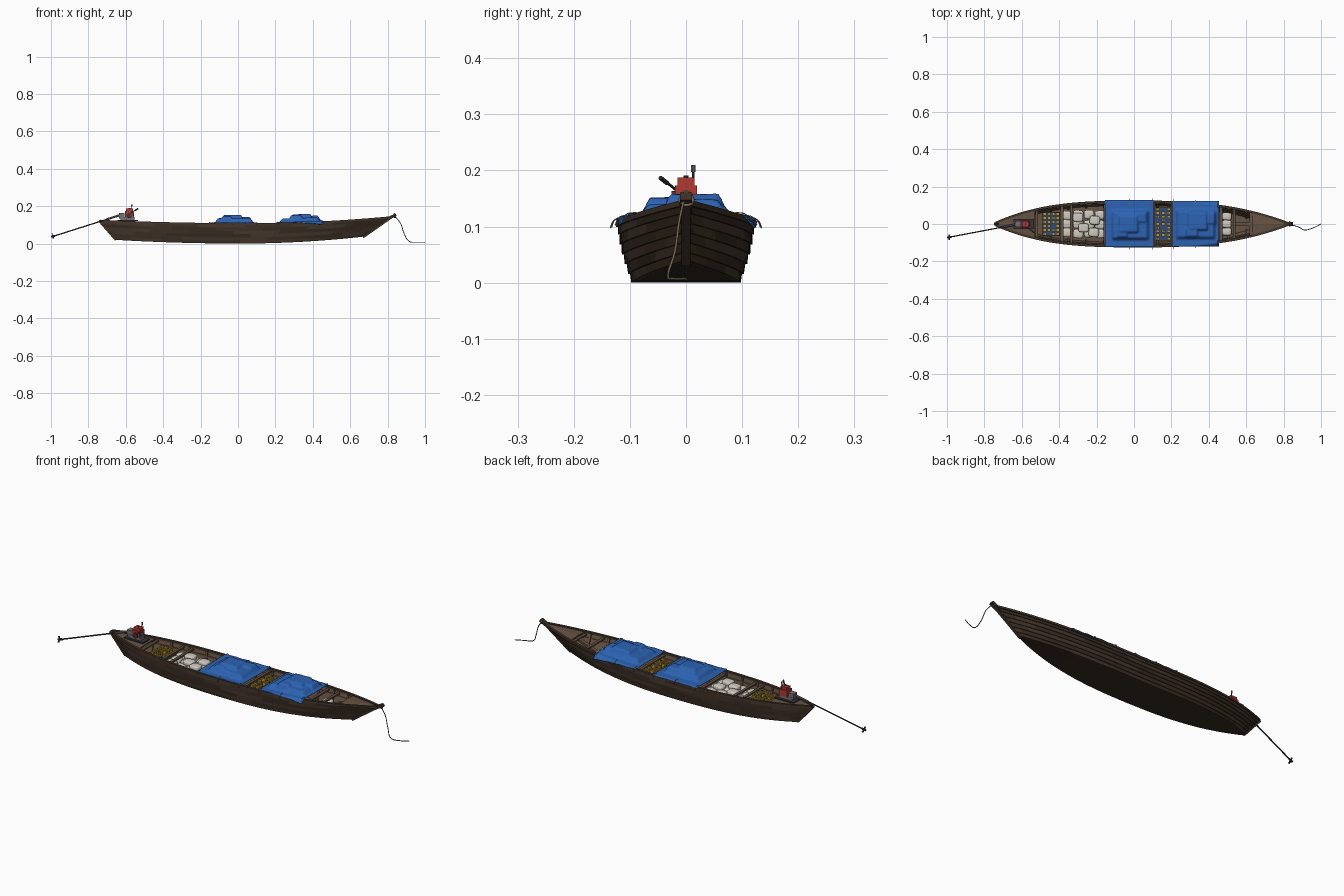
import bpy, bmesh, math, random
from mathutils import Vector

if "Cube" in bpy.data.objects:
    bpy.data.objects.remove(bpy.data.objects["Cube"])
random.seed(4)

def mat(name, r, g, b):
    m = bpy.data.materials.new(name)
    m.diffuse_color = (r, g, b, 1)
    m.use_nodes = True
    m.node_tree.nodes["Principled BSDF"].inputs["Base Color"].default_value = m.diffuse_color
    return m

WOODS = [mat("dark_wood_%d" % i, *c) for i, c in enumerate(
    [(.045, .028, .018), (.058, .037, .024), (.036, .023, .015)])]
INNER = mat("worn_wood", .13, .085, .055)
BLUE = mat("tarp_blue", .025, .125, .45)
SACK = mat("sack_cloth", .62, .59, .52)
YELLOW = mat("yellow_plastic", .55, .33, .03)
NAVY = mat("crate_blue", .03, .07, .2)
RED = mat("engine_red", .45, .04, .03)
GREY = mat("engine_grey", .16, .17, .18)
STEEL = mat("dark_steel", .04, .04, .045)
ROPE = mat("rope_fibre", .2, .15, .09)

def mesh(name, verts, faces, mats):
    me = bpy.data.meshes.new(name)
    me.from_pydata([tuple(v) for v in verts], [], faces)
    bm = bmesh.new()
    bm.from_mesh(me)
    bmesh.ops.recalc_face_normals(bm, faces=bm.faces)
    bm.to_mesh(me)
    bm.free()
    for m in (mats if isinstance(mats, list) else [mats]):
        me.materials.append(m)
    ob = bpy.data.objects.new(name, me)
    bpy.context.collection.objects.link(ob)
    return ob

def loft(name, rings, mats):
    n = len(rings[0])
    faces = [(i*n+j, i*n+(j+1) % n, (i+1)*n+(j+1) % n, (i+1)*n+j)
             for i in range(len(rings)-1) for j in range(n)]
    faces += [tuple(range(n)), tuple((len(rings)-1)*n+j for j in range(n))]
    return mesh(name, [p for r in rings for p in r], faces, mats)

def bar(name, a, b, w, h, m, n=4):
    # straight bar between two points: rectangular, or round when n > 4
    a, b = Vector(a), Vector(b)
    d = (b-a).normalized()
    s = d.cross(Vector((0, 0, 1)))
    s = s.normalized() if s.length > 1e-4 else Vector((0, 1, 0))
    t = s.cross(d)
    k = math.sqrt(2) if n == 4 else 1
    angs = [2*math.pi*(i+.5)/n for i in range(n)]
    return loft(name, [[p+s*math.cos(q)*w/2*k+t*math.sin(q)*h/2*k for q in angs]
                       for p in (a, b)], m)

def box(name, c, s, m):
    c = Vector(c)
    return bar(name, c-Vector((s[0]/2, 0, 0)), c+Vector((s[0]/2, 0, 0)), s[1], s[2], m)

def tube(name, pts, r, m):
    cu = bpy.data.curves.new(name, 'CURVE')
    cu.dimensions = '3D'
    cu.bevel_depth, cu.bevel_resolution, cu.resolution_u = r, 1, 6
    sp = cu.splines.new('BEZIER')
    sp.bezier_points.add(len(pts)-1)
    for bp, p in zip(sp.bezier_points, pts):
        bp.co = p
        bp.handle_left_type = bp.handle_right_type = 'AUTO'
    cu.materials.append(m)
    ob = bpy.data.objects.new(name, cu)
    bpy.context.collection.objects.link(ob)
    return ob

# Hull surface: u runs stern to bow (-1..1), t runs bottom to sheer (0..1)
def hull(u, t, side=1, off=0., dz=0.):
    f = 1-abs(u)**(3.1 if u < 0 else 2.6)
    zb = (.02 if u < 0 else .038)*u*u
    zt = .105+(.018 if u < 0 else .037)*u*u
    bulge = .004*math.sin(math.pi*t)*f
    w = (.09+.023*t)*f+.004+.004*t+bulge
    return Vector(((.01+.67*u)*(1-t)+(.04+.78*u)*t, side*max(w+off, .001), zb+(zt-zb)*t+dz))

def at(x, t, side=1, off=0., dz=0.):
    return hull((x-.01-.03*t)/(.67+.11*t), t, side, off, dz)

N = 40
US = [math.sin(math.pi/2*(-1+2*i/N))*.6+(-1+2*i/N)*.4 for i in range(N+1)]
K = 6
for side, tag in ((-1, "front"), (1, "back")):
    # overlapping planks
    for k in range(K):
        t0, t1 = max(0, (k-.12)/K), (k+1)/K
        ob = loft("plank_%s_%d" % (tag, k), [
            [hull(u, t0, side, .0035), hull(u, t1, side, -.0005),
             hull(u, t1, side, -.006), hull(u, t0, side, -.006)] for u in US], WOODS+[INNER])
        seg = [random.randrange(3) for _ in range(N)]
        for i, p in enumerate(ob.data.polygons):
            if i < N*4:
                p.material_index = 3 if i % 4 == 2 else seg[(i//4+k*2)//5]
    # gunwale rail
    loft("gunwale_" + tag, [[hull(u, 1, side, .004, -.006), hull(u, 1, side, .004, .004),
                             hull(u, 1, side, -.009, .004), hull(u, 1, side, -.009, -.006)]
                            for u in US], WOODS[1])
    # inner stringer
    loft("stringer_" + tag, [[hull(u, .68, side, -.005), hull(u, .76, side, -.005),
                              hull(u, .76, side, -.010), hull(u, .68, side, -.010)]
                             for u in US[3:-3]], INNER)
    # ribs
    for i in range(13):
        x = -.54+i*.095
        loft("rib_%s_%d" % (tag, i), [
            [at(x+a, t, side, o) for a, o in ((-.005, -.004), (.005, -.004), (.005, -.013), (-.005, -.013))]
            for t in (.05, .5, .97)], INNER)

# flat bottom and floor boards
loft("hull_bottom", [[hull(u, 0, -1), hull(u, 0, 1), hull(u, 0, 1, 0, .007), hull(u, 0, -1, 0, .007)]
                     for u in US], WOODS[2])
loft("floor", [[hull(u, .2, -1, -.004), hull(u, .2, 1, -.004),
                hull(u, .24, 1, -.004), hull(u, .24, -1, -.004)] for u in US[2:-2]], INNER)

# crowned end decks
def deck(name, x0, x1, t, crown):
    rings = []
    for i in range(9):
        x = x0+(x1-x0)*i/8
        a, b = at(x, t, -1, -.003), at(x, t, 1, -.003)
        mid = (a+b)/2+Vector((0, 0, crown*min(1, b.y/.03)))
        d = Vector((0, 0, .006))
        rings.append([a, mid, b, b-d, mid-d, a-d])
    loft(name, rings, INNER)
deck("bow_deck", .63, .805, .99, .004)
deck("stern_deck", -.725, -.53, .97, .003)
bar("bow_keelson", (.47, 0, .05), (.66, 0, .125), .02, .012, INNER)

# stem and stern posts
bar("stem_post", (.668, 0, .036), (.825, 0, .146), .016, .016, WOODS[1])
bar("stem_head", (.80, 0, .132), (.846, 0, .154), .022, .014, WOODS[0])
bar("stern_post", (-.652, 0, .020), (-.742, 0, .123), .016, .014, WOODS[1])

# thwarts
for i, x in enumerate((-.52, -.385, -.335, -.155, .105, .205, .465, .535, .625)):
    p, q = at(x, .88, -1, -.004), at(x, .88, 1, -.004)
    bar("thwart_%d" % i, p, q, .014, .008, INNER)

# tarps draped over cargo; lumps are (x, y, half length, half width, height)
def ramp(d, h, soft):
    v = min(1, max(0, (h-abs(d))/soft+.5))
    return v*v*(3-2*v)

def tarp(name, x0, x1, y0, y1, lumps):
    nx, ny = 44, 44
    vs, fs = [], []
    for i in range(nx+1):
        for j in range(ny+1):
            x, y = x0+(x1-x0)*i/nx, y0+(y1-y0)*j/ny
            g = at(x, 1)
            z = g.z+.007
            z += max(h*ramp(x-cx, hx, .022)*ramp(y-cy, hy, .022) for cx, cy, hx, hy, h in lumps)
            z -= 1.1*max(0, abs(y)-g.y-.003)
            z += .0008*math.sin(x*95+y*40)
            vs.append((x, y, z))
    for i in range(nx):
        for j in range(ny):
            a = i*(ny+1)+j
            fs.append((a, a+1, a+ny+2, a+ny+1))
    ob = mesh(name, vs, fs, BLUE)
    ob.data.polygons.foreach_set("use_smooth", [True]*len(fs))
    so = ob.modifiers.new("thickness", 'SOLIDIFY')
    so.thickness = .002
    # lashings at the edges
    for i, x in enumerate((x0+.008, (x0+x1)/2, x1-.008)):
        for s in (-1, 1):
            g = at(x, 1)
            tube("lashing_%s_%d_%d" % (name, i, s),
                 [(x, s*(g.y-.012), g.z+.010), (x, s*(g.y+.007), g.z+.006), (x, s*(g.y+.014), g.z-.008)],
                 .0012, ROPE)

tarp("tarp_aft", -.155, .105, -.122, .127,
     [(-.02, -.005, .095, .075, .022), (-.03, .0, .055, .05, .040),
      (-.06, -.045, .03, .03, .034), (.03, .035, .04, .032, .030)])
tarp("tarp_fore", .205, .455, -.12, .124,
     [(.33, 0, .10, .075, .019), (.34, .015, .055, .052, .039),
      (.31, -.045, .035, .028, .035), (.40, .03, .035, .035, .028)])

# sacks: softened boxes
def sack(name, c, s):
    bm = bmesh.new()
    bmesh.ops.create_uvsphere(bm, u_segments=16, v_segments=10, radius=1)
    r = random.uniform(-.12, .12)
    for v in bm.verts:
        p = Vector([math.copysign(abs(q)**.5, q) for q in v.co])
        x, y = p.x*s[0]/2, p.y*s[1]/2
        v.co = (c[0]+x*math.cos(r)-y*math.sin(r), c[1]+x*math.sin(r)+y*math.cos(r), c[2]+p.z*s[2]/2)
    for f in bm.faces:
        f.smooth = True
    me = bpy.data.meshes.new(name)
    bm.to_mesh(me)
    bm.free()
    me.materials.append(SACK)
    bpy.context.collection.objects.link(bpy.data.objects.new(name, me))

for i, x in enumerate((-.358, -.298, -.240, -.182)):
    for j in (-1, 0, 1):
        sack("sack_%d_%d" % (i, j), (x, j*.049+random.uniform(-.004, .004), .062+.004*random.random()),
             (.056, .05, .046))
for i, (x, y) in enumerate(((-.21, .02), (-.27, -.02), (-.215, -.045), (-.30, .035))):
    sack("top_sack_%d" % i, (x, y, .09), (.056, .048, .026))
for i, y in enumerate((-.045, 0, .045)):
    sack("bow_sack_%d" % i, (.497, y*.9, .06), (.05, .042, .04))

# yellow cans stacked in blue crates
def cans(name, x0, x1, hw, nx, ny):
    xc = (x0+x1)/2
    box(name + "_crate", (xc, 0, .05), (x1-x0, hw*2, .05), NAVY)
    for i in range(nx):
        for j in range(ny):
            x, y = x0+(i+.5)*(x1-x0)/nx, -hw+(j+.5)*2*hw/ny
            z = .082+random.choice((0, .004))
            if random.random() < .12:
                continue
            box("%s_can_%d_%d" % (name, i, j), (x, y, z), (.018, .014, .02), YELLOW)
            bar("%s_cap_%d_%d" % (name, i, j), (x, y, z+.009), (x, y, z+.014), .007, .007, NAVY if (i+j) % 3 == 0 else YELLOW, 8)
cans("stern_cans", -.49, -.395, .064, 4, 6)
cans("middle_cans", .112, .2, .088, 3, 9)

# engine on the stern deck
box("engine_tray", (-.59, 0, .123), (.11, .055, .006), STEEL)
box("engine_base", (-.592, 0, .134), (.075, .034, .018), GREY)
box("gearbox", (-.622, 0, .148), (.03, .03, .03), GREY)
box("engine_block", (-.582, 0, .156), (.044, .04, .034), RED)
box("fuel_tank", (-.58, 0, .18), (.036, .03, .014), RED)
bar("fuel_cap", (-.58, 0, .186), (-.58, 0, .191), .01, .01, STEEL, 10)
bar("flywheel", (-.582, -.026, .15), (-.582, -.019, .15), .028, .028, STEEL, 16)
bar("front_plate", (-.562, 0, .155), (-.556, 0, .155), .02, .02, GREY, 12)
bar("exhaust", (-.568, .013, .165), (-.568, .013, .20), .005, .005, STEEL, 8)
bar("exhaust_tip", (-.568, .013, .197), (-.568, .013, .210), .008, .008, GREY, 8)
bar("tiller", (-.575, -.015, .163), (-.545, -.036, .180), .005, .005, STEEL, 8)
bar("tiller_grip", (-.55, -.033, .177), (-.535, -.046, .187), .008, .008, STEEL, 8)

# long propeller shaft
tip = Vector((-.99, -.071, .038))
bar("shaft", (-.615, 0, .157), tip, .007, .007, STEEL, 8)
bar("shaft_sleeve", (-.615, 0, .157), (-.70, -.016, .130), .012, .012, GREY, 8)
bar("propeller_hub", tip+Vector((.012, .002, .004)), tip-Vector((.008, .001, .002)), .011, .011, STEEL, 8)
for i in range(3):
    q = math.pi/2+i*2*math.pi/3
    bar("propeller_blade_%d" % i, tip, tip+Vector((-.3*.016*math.sin(q), .016*math.cos(q), .017*math.sin(q))), .008, .004, STEEL)

# mooring rope
tube("rope_coil", [(.832, -.012, .146), (.836, 0, .160), (.832, .012, .146), (.84, 0, .138), (.832, -.012, .146)], .003, ROPE)
tube("mooring_rope", [(.838, -.004, .147), (.868, -.012, .11), (.888, -.02, .055), (.915, -.032, .012),
                      (.955, -.022, .007), (1.0, 0, .007)], .0022, ROPE)
